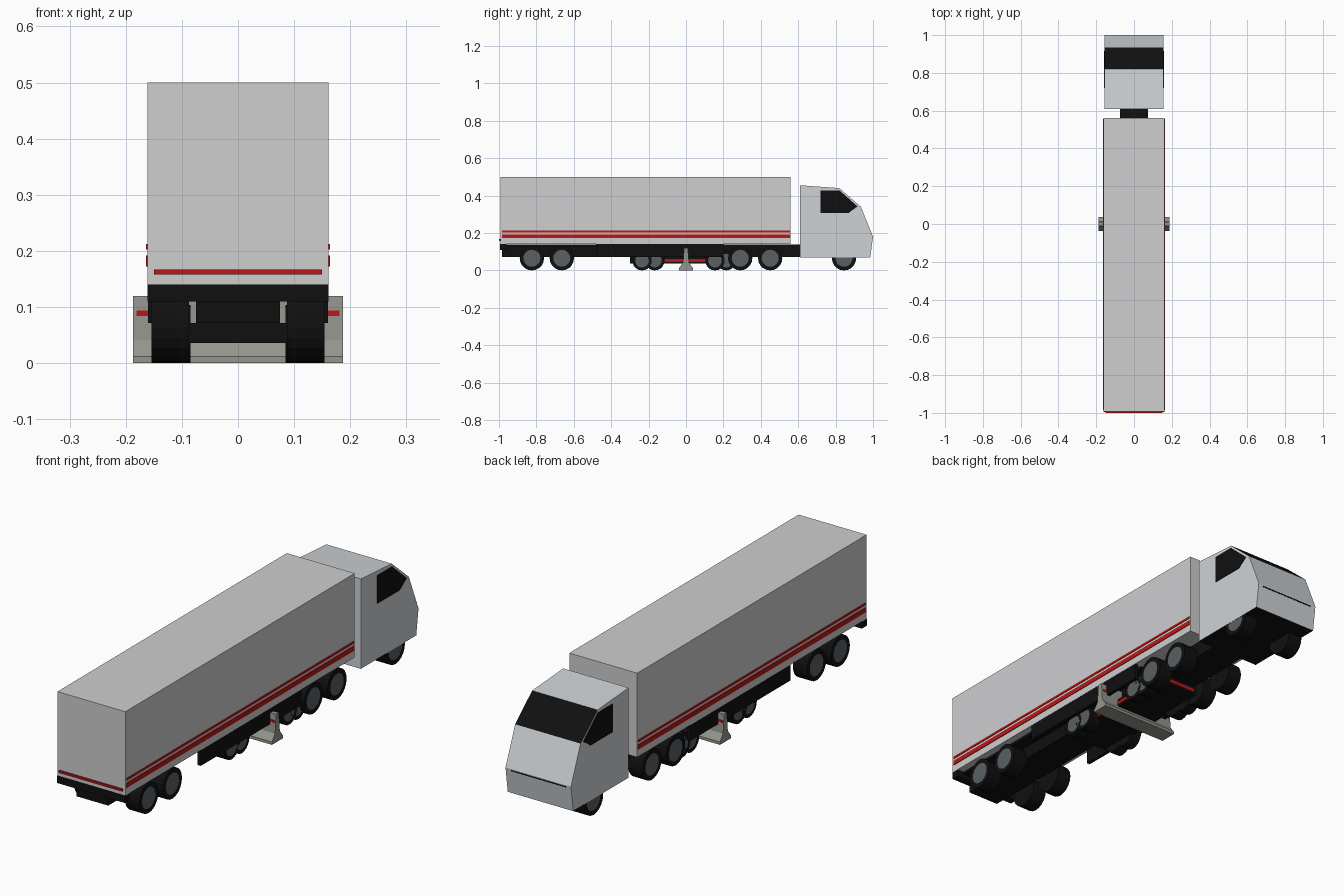
import bpy, bmesh, math
from mathutils import Vector

if "Cube" in bpy.data.objects:
    bpy.data.objects.remove(bpy.data.objects["Cube"])


def material(name, r, g, b):
    m = bpy.data.materials.new(name)
    m.use_nodes = True
    m.diffuse_color = (r, g, b, 1)
    m.node_tree.nodes["Principled BSDF"].inputs["Base Color"].default_value = (r, g, b, 1)
    return m


WHITE = material("trailer grey", 0.62, 0.62, 0.63)
CAB = material("cab grey", 0.62, 0.65, 0.67)
BLACK = material("black", 0.005, 0.005, 0.005)
RED = material("red", 0.50, 0.008, 0.008)
HUB = material("hub grey", 0.10, 0.115, 0.125)
STONE = material("concrete", 0.30, 0.30, 0.27)


def finish(name, bm, *mats):
    bmesh.ops.recalc_face_normals(bm, faces=bm.faces)
    mesh = bpy.data.meshes.new(name)
    bm.to_mesh(mesh)
    bm.free()
    for m in mats:
        mesh.materials.append(m)
    obj = bpy.data.objects.new(name, mesh)
    bpy.context.collection.objects.link(obj)
    return obj


def box(name, x, y, z, mat):
    """Box from (low, high) ranges on each axis."""
    bm = bmesh.new()
    bmesh.ops.create_cube(bm, size=1)
    for v in bm.verts:
        v.co = Vector([(a + b) / 2 + c * (b - a) for (a, b), c in zip((x, y, z), v.co)])
    return finish(name, bm, mat)


def prism(name, profile, x0, x1, *mats, rule=None):
    """Side profile of (y, z) points extruded along x."""
    bm = bmesh.new()
    face = bm.faces.new([bm.verts.new((x0, y, z)) for y, z in profile])
    out = bmesh.ops.extrude_face_region(bm, geom=[face])
    for v in out["geom"]:
        if isinstance(v, bmesh.types.BMVert):
            v.co.x = x1
    bmesh.ops.recalc_face_normals(bm, faces=bm.faces)
    if rule:
        for f in bm.faces:
            f.material_index = rule(f)
    return finish(name, bm, *mats)


def wheel(name, side, y, r, x0, x1):
    """Tyre with a hub inset on the outer face."""
    bm = bmesh.new()
    bmesh.ops.create_cone(bm, cap_ends=True, segments=20, radius1=r, radius2=r, depth=x1 - x0)
    cap = max(bm.faces, key=lambda f: f.normal.z)
    bmesh.ops.inset_region(bm, faces=[cap], thickness=r * 0.3)
    cap.material_index = 1
    for v in bm.verts:
        a, b, c = v.co
        v.co = (side * ((x0 + x1) / 2 + c), y + a, r + b)
    return finish(name, bm, BLACK, HUB)


# Trailer body, underside and frame
box("trailer_body", (-0.161, 0.161), (-0.992, 0.56), (0.14, 0.5), WHITE)
box("trailer_underside", (-0.13, 0.13), (-0.98, 0.2), (0.128, 0.139), BLACK)
box("rear_bumper", (-0.161, 0.161), (-0.995, -0.96), (0.11, 0.14), BLACK)
box("main_frame", (-0.075, 0.075), (-0.985, 0.64), (0.072, 0.139), BLACK)
box("rear_stripe", (-0.15, 0.15), (-1.0, -0.99), (0.158, 0.167), RED)

# Side stripes, skirts and wheels, mirrored
for side, label in ((1, "left"), (-1, "right")):
    def span(a, b):
        return tuple(sorted((side * a, side * b)))
    box(label + "_wide_stripe", span(0.16, 0.164), (-0.985, 0.555), (0.172, 0.192), RED)
    box(label + "_thin_stripe", span(0.16, 0.164), (-0.985, 0.555), (0.203, 0.212), RED)
    box(label + "_skirt", span(0.145, 0.16), (-0.48, 0.2), (0.072, 0.14), BLACK)
    for i, y in enumerate((-0.824, -0.664, 0.29, 0.45, 0.845)):
        wheel(f"{label}_wheel_{i + 1}", side, y, 0.065, 0.087, 0.154)
    for i, y in enumerate((-0.235, -0.167, 0.155, 0.215)):
        wheel(f"{label}_small_wheel_{i + 1}", side, y, 0.052, 0.085, 0.135)
    box(label + "_dolly_stripe", span(0.1, 0.104), (-0.2, 0.2), (0.044, 0.06), RED)
    # Side window
    window = [(0.72, 0.428), (0.82, 0.428), (0.917, 0.342), (0.87, 0.308), (0.72, 0.308)]
    prism(label + "_side_window", window, side * 0.154, side * 0.158, BLACK)

# Low dolly under the trailer
box("dolly_body", (-0.1, 0.1), (-0.3, 0.3), (0.036, 0.072), BLACK)
for y, label in ((-0.302, "rear"), (0.302, "front")):
    if y > 0:
        box(label + "_dolly_stripe", (-0.075, 0.075), (y - 0.003, y + 0.002), (0.044, 0.058), RED)

# Cab: windscreen and floor are dark by face direction
cab_profile = [(0.61, 0.07), (0.61, 0.455), (0.82, 0.44), (0.935, 0.34), (1.0, 0.18), (0.985, 0.07)]


def cab_colour(f):
    n = f.normal
    return int(n.z < -0.9 or (n.z > 0.6 and n.y > 0.5))


prism("cab", cab_profile, -0.155, 0.155, CAB, BLACK, rule=cab_colour)
box("nose_slit", (-0.13, 0.13), (0.99, 0.9995), (0.170, 0.176), BLACK)

# Concrete barrier standing across the middle
half = [(0.037, 0.0), (0.037, 0.012), (0.016, 0.04), (0.01, 0.12)]
prism("barrier", half + [(-y, z) for y, z in reversed(half)], -0.187, 0.187, STONE)
for s, label in ((1, "front"), (-1, "back")):
    for e in (1, -1):
        ys = sorted((s * 0.01, s * 0.0145))
        xs = sorted((e * 0.13, e * 0.181))
        box(f"barrier_{label}_reflector", xs, ys, (0.084, 0.094), RED)
